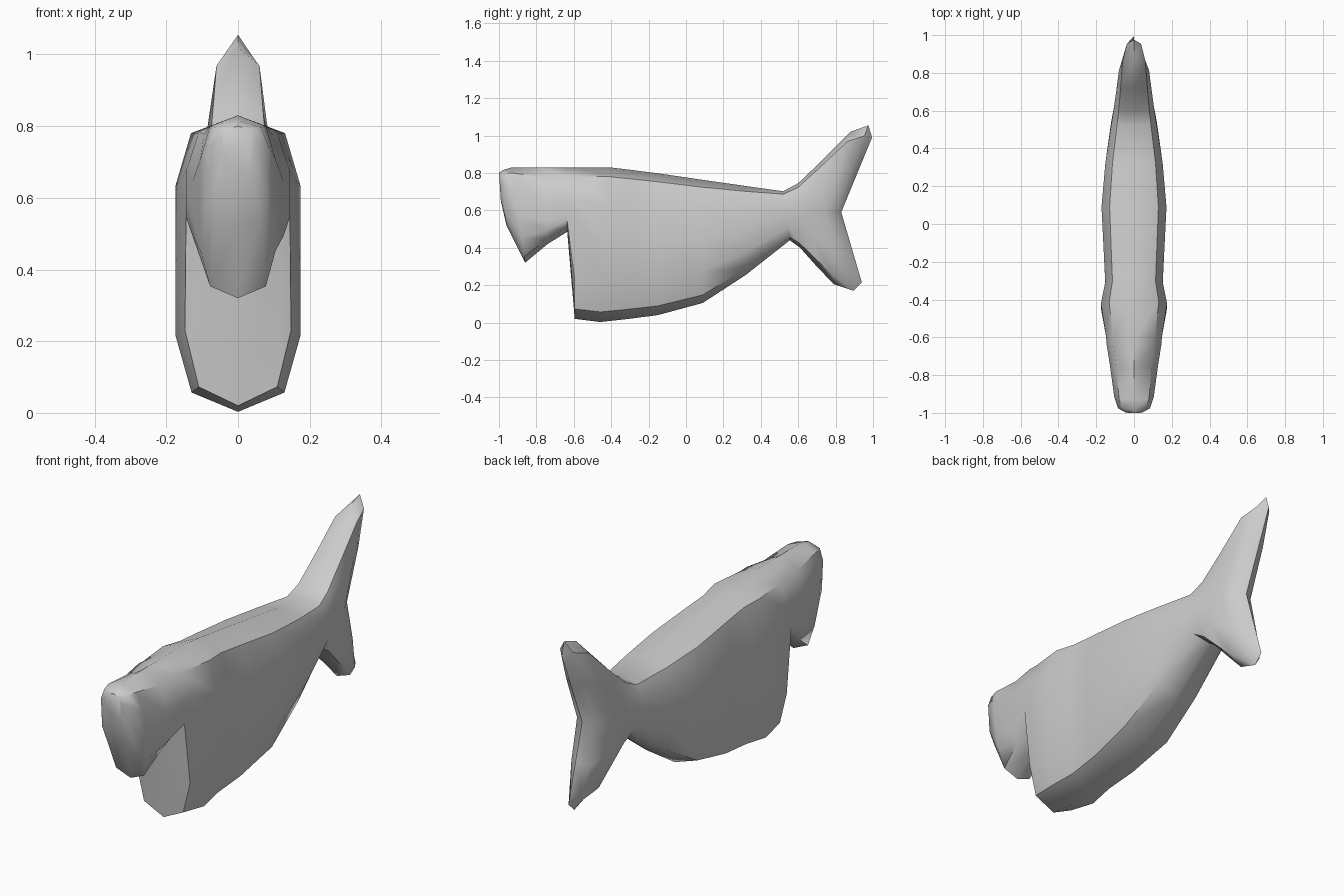
import bpy, bmesh, math

if "Cube" in bpy.data.objects:
    bpy.data.objects.remove(bpy.data.objects["Cube"])

grey = bpy.data.materials.new("plain grey")
grey.diffuse_color = (0.6, 0.6, 0.6, 1)
grey.use_nodes = True
grey.node_tree.nodes["Principled BSDF"].inputs["Base Color"].default_value = grey.diffuse_color

# Height fractions (top to bottom) of a half cross-section, and its widths
BODY = (0, .06, .24, .5, .74, .935, 1)
HEAD = (0, .13, .45, .70, .92, 1)
HEAD = HEAD[:3] + (.70, .82, .935, 1)
WALL = (0, .06, .20, .30, .74, .935, 1)
WIDTH = (0, .75, 1, 1, 1, .74, 0)

# Stations: top (y, z), bottom (y, z), half width, levels, tail notch (y, z)
stations = [
    # blunt nose and hooked upper jaw
    ((-1.0, .80), (-.99, .65), .045, BODY, None),
    ((-.98, .815), (-.96, .52), .085, BODY, None),
    ((-.93, .83), (-.86, .32), .105, BODY, None),
    ((-.76, .83), (-.74, .42), .127, HEAD, None),
    ((-.64, .83), (-.635, .485), .145, HEAD, None),
    # mouth wall and belly
    ((-.595, .83), (-.595, .02), .148, WALL, None),
    ((-.41, .83), (-.46, .003), .175, BODY, None),
    ((-.30, .817), (-.32, .018), .152, BODY, None),
    ((-.15, .798), (-.15, .04), .160, BODY, None),
    ((.09, .763), (.09, .105), .172, BODY, None),
    ((.32, .730), (.32, .255), .152, BODY, None),
    # tail root and forked tail
    ((.52, .702), (.555, .44), .120, BODY, None),
    ((.60, .745), (.61, .40), .108, BODY, None),
    ((.72, .86), (.69, .31), .095, BODY, (.67, .59)),
    ((.88, 1.02), (.79, .205), .080, BODY, (.74, .59)),
    ((.975, 1.055), (.895, .17), .050, BODY, (.80, .59)),
    ((.995, .99), (.94, .215), 0, BODY, (.83, .59)),
]


def mix(a, b, t):
    return tuple(p + (q - p) * t for p, q in zip(a, b))


def ring(bm, top, bottom, half, levels, notch):
    """Closed cross-section; a notch bends it into a chevron."""
    mid = notch or mix(top, bottom, .5)
    pts = []
    for t, w in zip(levels, WIDTH):
        y, z = mix(top, mid, t * 2) if t < .5 else mix(mid, bottom, t * 2 - 1)
        pts.append((half * w, y, z))
    pts += [(-x, y, z) for x, y, z in pts[-2:0:-1]]
    return [bm.verts.new(p) for p in pts]


# Whole fish lofted through the stations
bm = bmesh.new()
rings = [ring(bm, *s) for s in stations]
for a, b in zip(rings, rings[1:]):
    n = len(a)
    for i in range(n):
        j = (i + 1) % n
        bm.faces.new((a[i], a[j], b[j], b[i]))
bm.faces.new(rings[0])
bmesh.ops.remove_doubles(bm, verts=bm.verts, dist=0.0005)
bmesh.ops.recalc_face_normals(bm, faces=bm.faces)
mesh = bpy.data.meshes.new("fish_body")
bm.to_mesh(mesh)
bm.free()
mesh.materials.append(grey)
fish = bpy.data.objects.new("fish_body", mesh)
bpy.context.collection.objects.link(fish)

# Smooth skin, crisp mouth edges
bpy.context.view_layer.objects.active = fish
fish.select_set(True)
bpy.ops.object.shade_smooth_by_angle(angle=math.radians(50))
